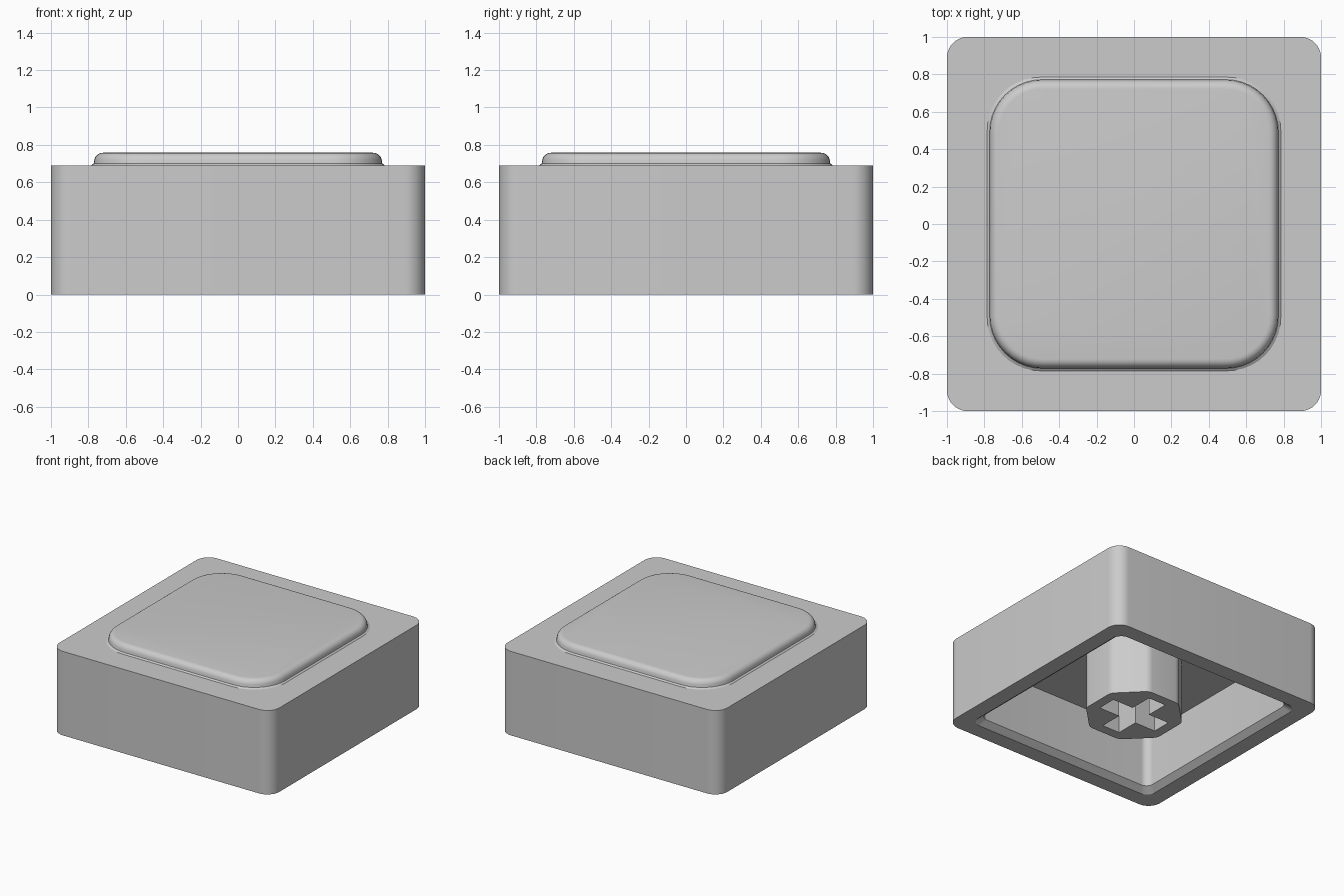
import bpy, bmesh
from math import cos, sin, pi, radians

if "Cube" in bpy.data.objects:
    bpy.data.objects.remove(bpy.data.objects["Cube"])


def rounded_poly(apothem, r, sides, seg):
    """Outline of a regular polygon with flat sides facing the axes and rounded corners."""
    pts = []
    step = 2 * pi / sides
    reach = (apothem - r) / cos(step / 2)
    for k in range(sides):
        a = step * (k + 0.5)
        for i in range(seg + 1):
            t = a - step / 2 + step * i / seg
            pts.append((reach * cos(a) + r * cos(t), reach * sin(a) + r * sin(t)))
    return pts


def loft(name, rings):
    """Join outlines [(points, z), ...] into a closed solid."""
    bm = bmesh.new()
    loops = [[bm.verts.new((x, y, z)) for x, y in pts] for pts, z in rings]
    for a, b in zip(loops, loops[1:]):
        n = len(a)
        for i in range(n):
            j = (i + 1) % n
            bm.faces.new((a[i], a[j], b[j], b[i]))
    bm.faces.new(loops[0][::-1])
    bm.faces.new(loops[-1])
    bmesh.ops.recalc_face_normals(bm, faces=bm.faces)
    mesh = bpy.data.meshes.new(name)
    bm.to_mesh(mesh)
    bm.free()
    ob = bpy.data.objects.new(name, mesh)
    bpy.context.collection.objects.link(ob)
    return ob


def smooth(ob, angle=30):
    bpy.ops.object.select_all(action='DESELECT')
    ob.select_set(True)
    bpy.context.view_layer.objects.active = ob
    bpy.ops.object.shade_smooth_by_angle(angle=radians(angle))


# Hollow shell and raised pad: ceiling, inner wall, chamfer, rim, outside, lip, pad
profile = [(0.82, 0.06, 0.50), (0.82, 0.06, 0.04), (0.87, 0.08, 0.0),
           (1.0, 0.11, 0.0), (1.0, 0.11, 0.69), (0.785, 0.285, 0.69), (0.772, 0.28, 0.70)]
for i in range(7):
    t = pi / 2 * i / 6
    h = 0.722 + 0.048 * cos(t)
    profile.append((h, h - 0.49, 0.71 + 0.048 * sin(t)))
shell = loft("cap_shell", [(rounded_poly(h, r, 4, 10), z) for h, r, z in profile])
smooth(shell)

# Eight-sided socket post
outline = rounded_poly(0.35, 0.08, 8, 4)
post = loft("socket_post", [(outline, 0.0), (outline, 0.51)])

# Cross-shaped slot cut into the post
L, w = 0.27, 0.08
quarter = [(L, -w), (L, w), (w, w)]
cross = []
for k in range(4):
    c, s = round(cos(k * pi / 2)), round(sin(k * pi / 2))
    cross += [(x * c - y * s, x * s + y * c) for x, y in quarter]
cutter = loft("slot_cutter", [(cross, -0.1), (cross, 0.45)])
cutter.hide_render = True
cut = post.modifiers.new("slot", 'BOOLEAN')
cut.object = cutter
cut.operation = 'DIFFERENCE'
cut.solver = 'EXACT'
bpy.context.view_layer.objects.active = post
bpy.ops.object.modifier_apply(modifier="slot")
bpy.data.objects.remove(cutter, do_unlink=True)
smooth(post)
